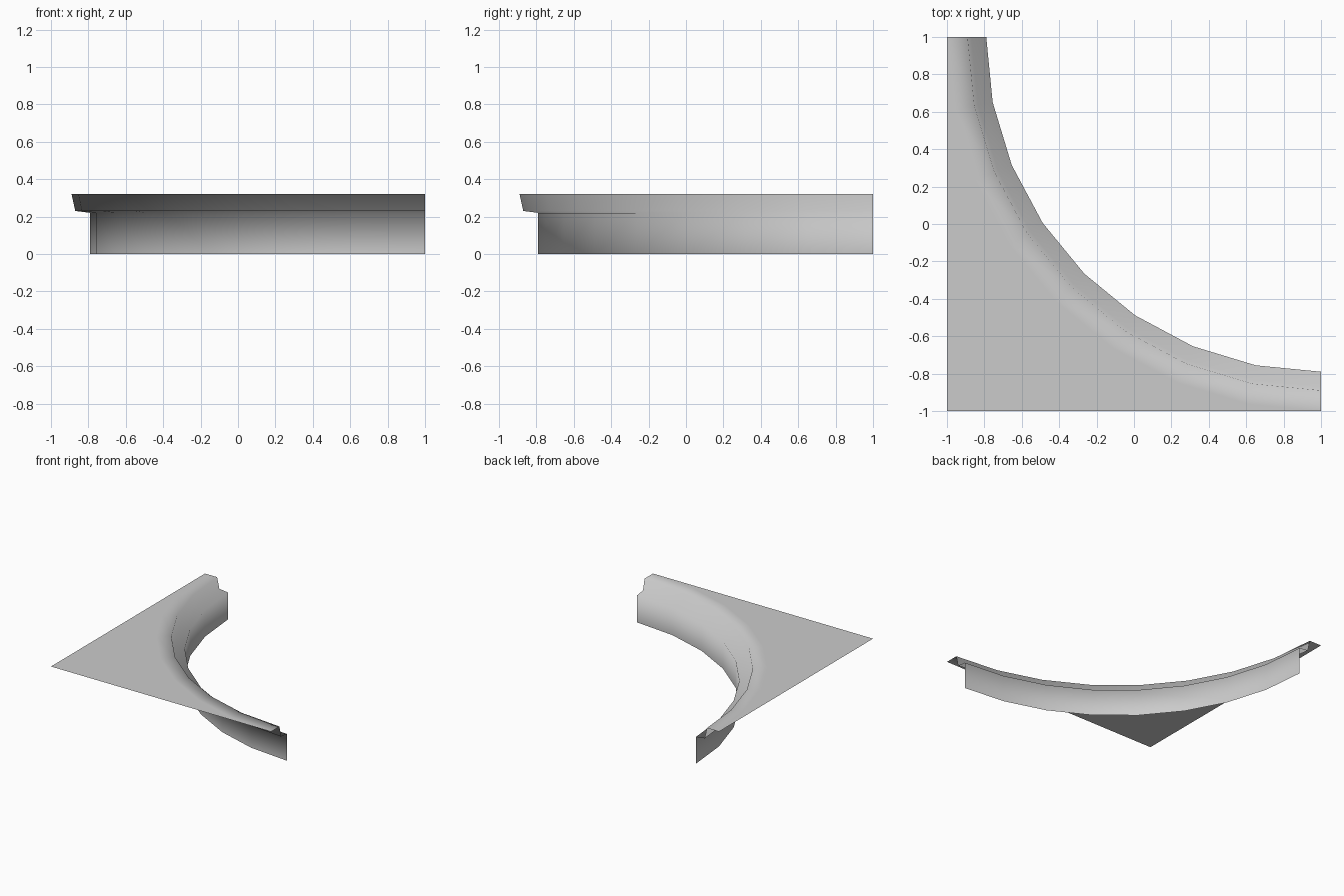
import bpy
import bmesh
from math import cos, sin, pi

cube = bpy.data.objects.get("Cube")
if cube:
    bpy.data.objects.remove(cube, do_unlink=True)

SEGMENTS = 8
TOP = 0.32
# Curb cross-section as (radius, height), from the flat top down to the ground
PROFILE = [(2.0, TOP), (1.89, TOP), (1.87, 0.23), (1.79, 0.22), (1.79, 0.0)]

grey = bpy.data.materials.new("plain_grey")
grey.use_nodes = True
colour = (0.6, 0.6, 0.6, 1.0)
grey.diffuse_color = colour
grey.node_tree.nodes["Principled BSDF"].inputs["Base Color"].default_value = colour

bm = bmesh.new()

# Sweep the cross-section through a quarter turn about the far corner
rings = []
for i in range(SEGMENTS + 1):
    a = pi + i * pi / 2 / SEGMENTS
    rings.append([bm.verts.new((1 + r * cos(a), 1 + r * sin(a), z)) for r, z in PROFILE])

# Curb rim, sloping lip, ledge and wall
for here, following in zip(rings, rings[1:]):
    for j in range(len(PROFILE) - 1):
        bm.faces.new((here[j], following[j], following[j + 1], here[j + 1]))

# Flat corner plate fanning out from the square corner
corner = bm.verts.new((-1, -1, TOP))
for here, following in zip(rings, rings[1:]):
    bm.faces.new((corner, following[0], here[0]))

# The whole sheet is softly shaded
for face in bm.faces:
    face.smooth = True

mesh = bpy.data.meshes.new("curved_corner_curb")
bm.to_mesh(mesh)
bm.free()
mesh.materials.append(grey)
curb = bpy.data.objects.new("curved_corner_curb", mesh)
bpy.context.collection.objects.link(curb)
